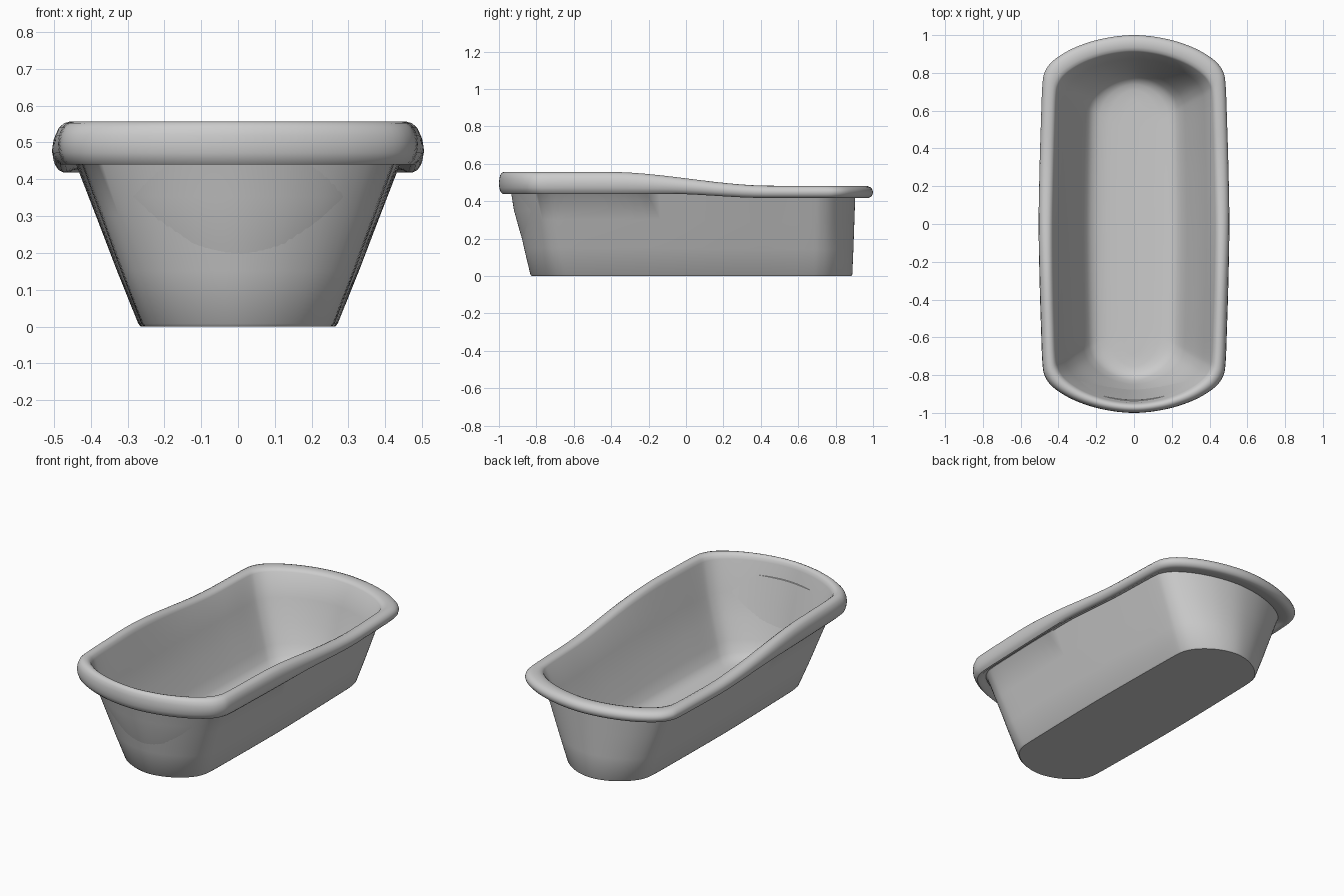
import bpy, bmesh, math
from mathutils import Vector

if "Cube" in bpy.data.objects:
    bpy.data.objects.remove(bpy.data.objects["Cube"])

# Quarter outline of the tub in unit form (x, y), from end centre to side middle
QUARTER = [(0, 1), (.22, .991), (.44, .967), (.66, .925), (.84, .868),
           (.93, .81), (.96, .74), (.975, .55), (.99, .3), (1, 0)]


def closed_outline(quarter, sub):
    """Mirror the quarter to a full loop and smooth it with a Catmull-Rom spline."""
    half = quarter + [(x, -y) for x, y in quarter[-2::-1]]
    loop = [Vector(p) for p in half + [(-x, y) for x, y in half[-2:0:-1]]]
    n, out = len(loop), []
    for i in range(n):
        a, b, c, d = (loop[(i + k) % n] for k in (-1, 0, 1, 2))
        for s in range(sub):
            t = s / sub
            out.append(.5 * (2 * b + (c - a) * t + (2 * a - 5 * b + 4 * c - d) * t * t
                             + (3 * b - a - 3 * c + d) * t ** 3))
    return out


def blend(y, y0, y1, a, b):
    t = min(1, max(0, (y - y0) / (y1 - y0)))
    return a + (b - a) * t * t * (3 - 2 * t)


def rim_top(y):
    return blend(y, -.42, .46, .557, .483)


def rim_bottom(y):
    return blend(y, -.1, .42, .44, .418)


# Rings: half width, front reach, back reach, height.
# mode 0: absolute z; mode 1: fraction of rim height; mode 2: fraction of wall height
RINGS = [
    (.264, .824, .884, 0, 0), (.271, .832, .889, .008, 0),             # base edge
    (.328, .866, .895, .333, 2), (.385, .898, .900, .667, 2),          # outer wall
    (.442, .932, .905, 1.0, 2), (.447, .940, .912, .14, 1),            # under the rim
    (.458, .955, .935, .10, 1), (.468, .967, .958, .015, 1),
    (.482, .982, .978, .0, 1), (.494, .992, .990, .10, 1),             # rolled lip
    (.502, .998, .997, .27, 1), (.505, 1.0, 1.0, .48, 1),
    (.502, .998, .997, .68, 1), (.493, .993, .988, .86, 1),
    (.480, .984, .973, .96, 1), (.465, .974, .955, 1.0, 1),
    (.450, .963, .935, .975, 1), (.438, .954, .920, .89, 1),
    (.430, .948, .910, .74, 1),                                        # inner wall
    (.385, .920, .875, .78, 2), (.330, .885, .840, .50, 2),
    (.280, .850, .805, .26, 2), (.250, .828, .780, .13, 2),
    (.225, .808, .762, .075, 2), (.190, .785, .740, .045, 0 + 2),      # floor
    (.140, .755, .710, .030, 2), (.070, .700, .660, .025, 2),
]

outline = closed_outline(QUARTER, 4)
bm = bmesh.new()
loops = []
for hx, front, back, h, mode in RINGS:
    ring = []
    for p in outline:
        y = p.y * (back if p.y > 0 else front)
        lo, hi = rim_bottom(y), rim_top(y)
        z = (h, lo + h * (hi - lo), h * (lo + .012))[mode]
        ring.append(bm.verts.new((p.x * hx, y, z)))
    loops.append(ring)

# Skin the rings and cap the underside and the floor
n = len(outline)
for a, b in zip(loops, loops[1:]):
    for i in range(n):
        j = (i + 1) % n
        bm.faces.new((a[i], a[j], b[j], b[i]))
bm.faces.new(loops[0])
last = loops[-1]
for i in range(n // 2):  # strips across the narrow floor centre
    quad = [last[i], last[i + 1], last[-i - 1], last[-i]]
    quad = list(dict.fromkeys(quad))
    if len(quad) > 2:
        bm.faces.new(quad)
bmesh.ops.recalc_face_normals(bm, faces=bm.faces)

mesh = bpy.data.meshes.new("bathtub")
bm.to_mesh(mesh)
bm.free()
tub = bpy.data.objects.new("bathtub", mesh)
bpy.context.collection.objects.link(tub)
bpy.context.view_layer.objects.active = tub
tub.select_set(True)
bpy.ops.object.shade_smooth_by_angle(angle=math.radians(40))
